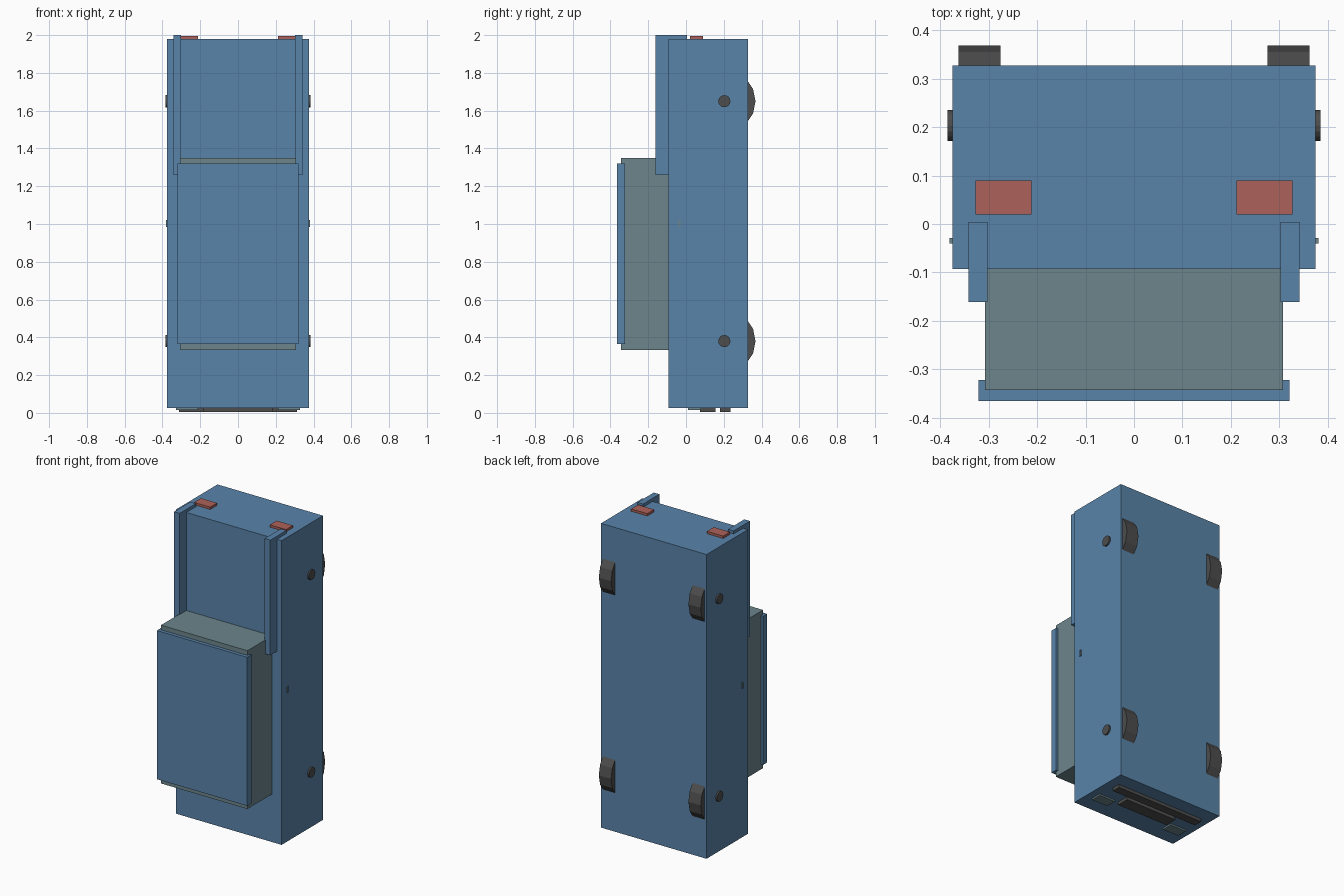
import bpy
import math

cube = bpy.data.objects.get("Cube")
if cube:
    bpy.data.objects.remove(cube, do_unlink=True)


def material(name, rgb):
    mat = bpy.data.materials.new(name)
    mat.use_nodes = True
    color = (*rgb, 1)
    mat.diffuse_color = color
    mat.node_tree.nodes["Principled BSDF"].inputs["Base Color"].default_value = color
    return mat


BLUE = material("blue paint", (0.1, 0.23, 0.4))
GLASS = material("grey glass", (0.15, 0.235, 0.26))
RED = material("red lamp", (0.42, 0.12, 0.1))
DARK = material("dark rubber", (0.075, 0.075, 0.075))


def box(name, x, y, z, mat):
    """Box from its (min, max) range on each axis."""
    spans = (x, y, z)
    bpy.ops.mesh.primitive_cube_add(size=1, location=[(a + b) / 2 for a, b in spans])
    obj = bpy.context.object
    obj.name = name
    obj.scale = [b - a for a, b in spans]
    bpy.ops.object.transform_apply(location=False, rotation=False, scale=True)
    obj.data.materials.append(mat)


def disc(name, x, y, z, radius, sides, mat):
    """Cylinder lying along x."""
    bpy.ops.mesh.primitive_cylinder_add(
        vertices=sides, radius=radius, depth=x[1] - x[0],
        location=((x[0] + x[1]) / 2, y, z), rotation=(0, math.pi / 2, 0))
    obj = bpy.context.object
    obj.name = name
    obj.data.materials.append(mat)


def mirrored(x, side):
    return tuple(sorted((x[0] * side, x[1] * side)))


# Body, cabin and roof
box("body", (-0.375, 0.375), (-0.093, 0.327), (0.025, 1.98), BLUE)
box("cabin", (-0.307, 0.307), (-0.343, -0.08), (0.333, 1.35), GLASS)
box("roof", (-0.321, 0.321), (-0.365, -0.322), (0.365, 1.32), BLUE)

# Nose details on the lower end
box("bumper", (-0.312, 0.312), (0.18, 0.235), (0.005, 0.04), DARK)
box("grille", (-0.183, 0.183), (0.075, 0.155), (0.005, 0.04), DARK)

for side, label in ((1, "left"), (-1, "right")):
    # Bed walls, lamps and door handles
    box(label + "_bed_wall", mirrored((0.302, 0.342), side), (-0.161, 0.004), (1.26, 2.0), BLUE)
    box(label + "_tail_lamp", mirrored((0.212, 0.327), side), (0.02, 0.09), (1.96, 1.995), RED)
    box(label + "_head_lamp", mirrored((0.212, 0.327), side), (0.01, 0.08), (0.015, 0.04), GLASS)
    box(label + "_door_handle", mirrored((0.36, 0.381), side), (-0.04, -0.029), (0.983, 1.022), GLASS)
    # Wheels and hubs
    for end, z in (("front", 0.38), ("rear", 1.65)):
        disc(f"{label}_{end}_wheel", mirrored((0.275, 0.362), side), 0.2, z, 0.168, 16, DARK)
        disc(f"{label}_{end}_hub", mirrored((0.35, 0.385), side), 0.203, z, 0.032, 16, DARK)
